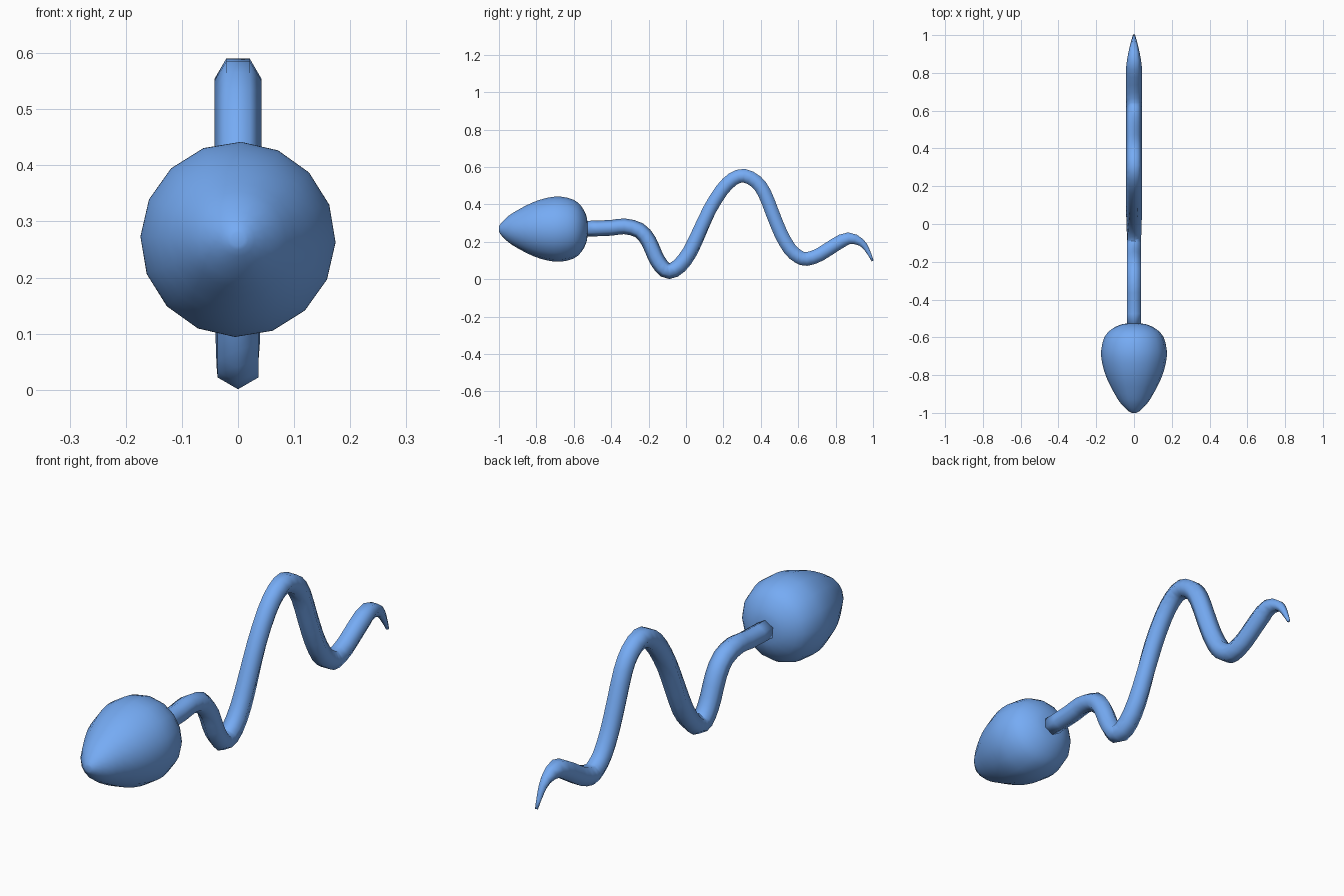
import bpy, bmesh, math
from mathutils import Vector

if "Cube" in bpy.data.objects:
    bpy.data.objects.remove(bpy.data.objects["Cube"])

blue = bpy.data.materials.new("blue")
blue.diffuse_color = (0.18, 0.41, 0.91, 1)
blue.use_nodes = True
blue.node_tree.nodes["Principled BSDF"].inputs["Base Color"].default_value = blue.diffuse_color


def loft(name, rings):
    """Bridge equal-sized rings of points into a closed smooth tube."""
    bm = bmesh.new()
    loops = [[bm.verts.new(p) for p in ring] for ring in rings]
    n = len(loops[0])
    for a, b in zip(loops, loops[1:]):
        for i in range(n):
            j = (i + 1) % n
            bm.faces.new((a[i], a[j], b[j], b[i]))
    bm.faces.new(loops[0])
    bm.faces.new(loops[-1])
    bmesh.ops.recalc_face_normals(bm, faces=bm.faces)
    for f in bm.faces:
        f.smooth = True
    mesh = bpy.data.meshes.new(name)
    bm.to_mesh(mesh)
    bm.free()
    mesh.materials.append(blue)
    ob = bpy.data.objects.new(name, mesh)
    bpy.context.collection.objects.link(ob)
    return ob


def ring(center, up, radius, sides, turn):
    """Polygon ring spanned by the x axis and the up vector."""
    side = Vector((1, 0, 0))
    return [center + radius * (side * math.sin(a) + up * math.cos(a))
            for a in (turn + 2 * math.pi * i / sides for i in range(sides))]


def midpoints(pts):
    """Insert a smooth in-between point on every span."""
    out = []
    for i in range(len(pts) - 1):
        a, b = pts[i], pts[i + 1]
        before, after = pts[max(i - 1, 0)], pts[min(i + 2, len(pts) - 1)]
        out += [a, (a + b) * 0.5625 - (before + after) * 0.0625]
    return out + [pts[-1]]


# Head: egg turned around the y axis, 16 sides (y, radius)
egg = [(-1.0, 0.012), (-0.99, 0.03), (-0.95, 0.07), (-0.9, 0.102),
       (-0.82, 0.143), (-0.74, 0.168), (-0.67, 0.174), (-0.6, 0.157),
       (-0.56, 0.123), (-0.535, 0.078), (-0.527, 0.04), (-0.525, 0.005)]
profile = midpoints([Vector(p) for p in egg])
loft("head", [ring(Vector((0, p.x, 0.268)), Vector((0, 0, 1)), p.y, 16, 0.03)
              for p in profile])

# Tail: six-sided tube along a wavy centre line (y, z), tapering at the end
path = [(-0.54, 0.27), (-0.40, 0.275), (-0.33, 0.283), (-0.25, 0.262),
        (-0.20, 0.205), (-0.165, 0.125), (-0.13, 0.068), (-0.09, 0.043),
        (-0.035, 0.072), (0.02, 0.145), (0.07, 0.25), (0.125, 0.37),
        (0.19, 0.475), (0.25, 0.535), (0.31, 0.554), (0.375, 0.522),
        (0.42, 0.46), (0.462, 0.355), (0.507, 0.245), (0.555, 0.162),
        (0.60, 0.122), (0.645, 0.108), (0.715, 0.132), (0.795, 0.183),
        (0.87, 0.219), (0.935, 0.198), (0.97, 0.155), (0.998, 0.098)]
pts = midpoints([Vector((0, y, z)) for y, z in path])
rings = []
for i, p in enumerate(pts):
    t = (pts[min(i + 1, len(pts) - 1)] - pts[max(i - 1, 0)]).normalized()
    up = Vector((0, -t.z, t.y))
    twist = min(max((p.y + 0.09) / 0.2, 0), 1) * math.pi / 6
    radius = 0.042 - 0.036 * max((p.y - 0.82) / 0.18, 0) ** 1.5
    rings.append(ring(p, up, radius, 6, twist))
loft("tail", rings)
